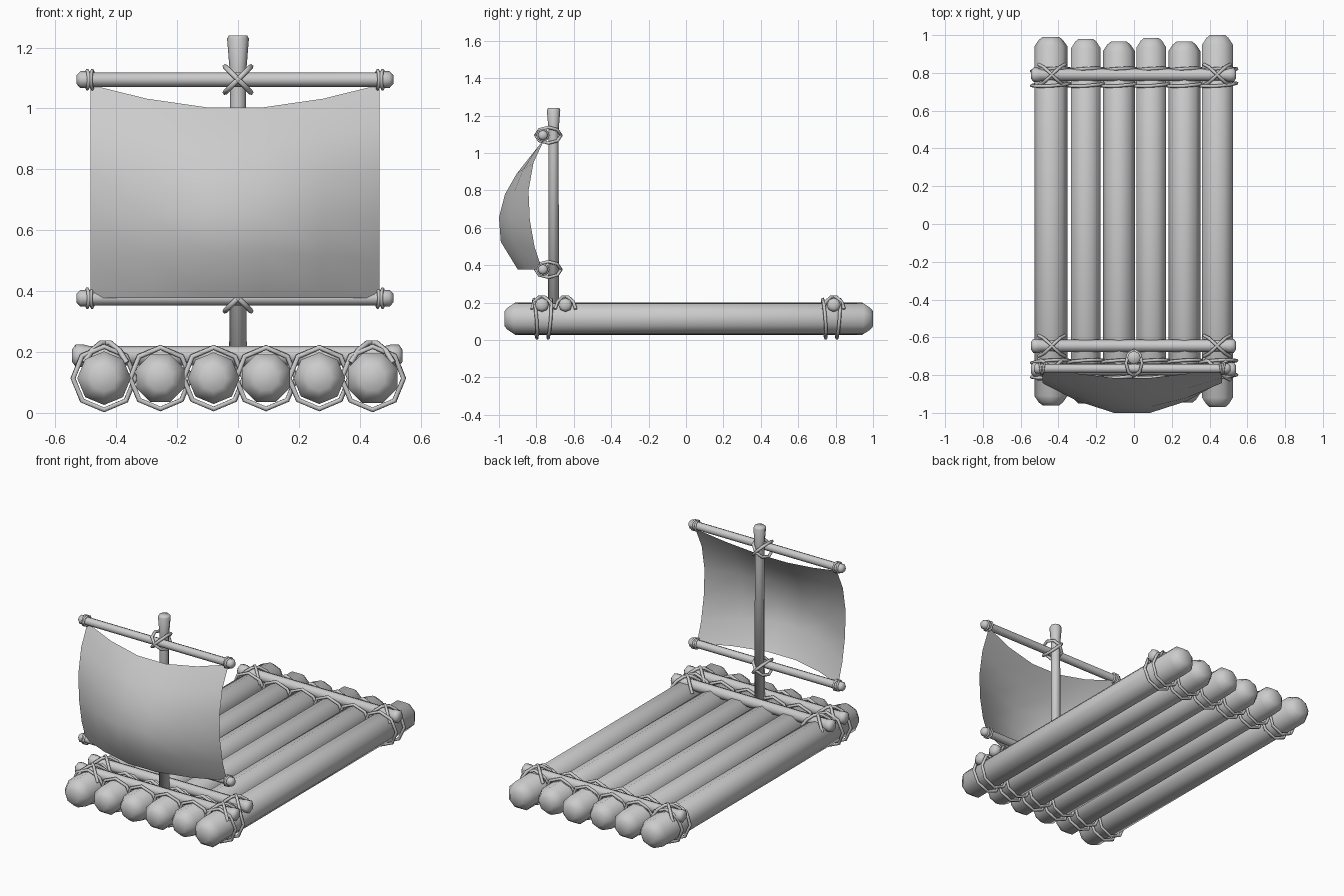
import bpy, bmesh
from math import sin, cos, pi
from mathutils import Vector

if "Cube" in bpy.data.objects:
    bpy.data.objects.remove(bpy.data.objects["Cube"])


def mesh_object(name, bm):
    bmesh.ops.recalc_face_normals(bm, faces=bm.faces)
    for f in bm.faces:
        f.smooth = True
    me = bpy.data.meshes.new(name)
    bm.to_mesh(me)
    bm.free()
    ob = bpy.data.objects.new(name, me)
    bpy.context.collection.objects.link(ob)
    return ob


def pole(name, start, end, profile, sides=8, turn=0.0):
    """Turned pole: profile is a list of (distance from start, radius)."""
    start, end = Vector(start), Vector(end)
    q = (end - start).to_track_quat('Z', 'Y')
    bm = bmesh.new()
    rings = []
    for d, r in profile:
        rings.append([bm.verts.new(start + q @ Vector((r * cos(2 * pi * i / sides + turn),
                                                       r * sin(2 * pi * i / sides + turn), d)))
                      for i in range(sides)])
    for a, b in zip(rings, rings[1:]):
        for i in range(sides):
            j = (i + 1) % sides
            bm.faces.new((a[i], a[j], b[j], b[i]))
    bm.faces.new(rings[0])
    bm.faces.new(rings[-1])
    return mesh_object(name, bm)


def ropes(name, paths, radius):
    """Several rope strands in one object; paths are (points, closed)."""
    cu = bpy.data.curves.new(name, 'CURVE')
    cu.dimensions = '3D'
    cu.bevel_depth = radius
    cu.bevel_resolution = 1
    cu.use_fill_caps = True
    for pts, closed in paths:
        sp = cu.splines.new('POLY')
        sp.points.add(len(pts) - 1)
        for p, co in zip(sp.points, pts):
            p.co = (*co, 1)
        sp.use_cyclic_u = closed
    tmp = bpy.data.objects.new(name + "_path", cu)
    bpy.context.collection.objects.link(tmp)
    dg = bpy.context.evaluated_depsgraph_get()
    me = bpy.data.meshes.new_from_object(tmp.evaluated_get(dg))
    bpy.data.objects.remove(tmp)
    me.shade_smooth()
    ob = bpy.data.objects.new(name, me)
    bpy.context.collection.objects.link(ob)


def loop(c, u, v, n=8, turn=0.0):
    """Closed rope loop around c with half-axes u and v."""
    c, u, v = Vector(c), Vector(u), Vector(v)
    return [c + u * cos(2 * pi * i / n + turn) + v * sin(2 * pi * i / n + turn)
            for i in range(n)], True


# Deck logs: x, radius, front end, back end
LOGS = [(-.44, .088, -.96, .99), (-.255, .085, -.95, .98), (-.08, .085, -.945, .965),
        (.092, .085, -.95, .985), (.267, .085, -.945, .965), (.442, .088, -.97, 1.0)]
ZC = .114
for k, (x, r, y0, y1) in enumerate(LOGS):
    n = y1 - y0
    pole(f"deck_log_{k + 1}", (x, y0, ZC), (x, y1, ZC),
         [(0, r * .5), (.015, r * .72), (.05, r), (n - .05, r), (n - .015, r * .72), (n, r * .5)],
         8, pi / 8 if k % 2 else 0)


def bar(name, x0, x1, y, z, r):
    n = x1 - x0
    pole(name, (x0, y, z), (x1, y, z),
         [(0, r * .6), (.012, r * 1.1), (.035, r * 1.1), (.055, r * .95),
          (n - .055, r * .95), (n - .035, r * 1.1), (n - .012, r * 1.1), (n, r * .6)])


# Cross bars
bar("front_cross_bar", -.545, .54, -.77, .188, .034)
bar("mast_cross_bar", -.545, .54, -.645, .188, .034)
bar("back_cross_bar", -.545, .54, .79, .188, .034)

# Log lashings: a loop on each side of the front and back bars
for name, yb in (("front", -.767), ("back", .777)):
    rings = []
    for x, r, _, _ in LOGS:
        for s in (-1, 1):
            y = yb + s * .038
            rings.append(loop((x, y, ZC), (r + .014, .006, 0), (0, .008 * s, r + .016)))
    ropes(name + "_log_lashings", rings, .009)

# Crossed lashings over the bars on the outer logs
for name, yb in (("front", -.77), ("mast", -.645), ("back", .79)):
    strands = []
    for x in (-.435, .44):
        for s in (-1, 1):
            strands.append(([(x + a * s, yb + b, z) for a, b, z in
                             ((-.07, -.055, .165), (-.045, -.042, .205), (-.015, -.015, .23),
                              (.015, .015, .23), (.045, .042, .205), (.07, .055, .165))], False))
    ropes(name + "_bar_cross_lashings", strands, .009)

# Mast
MY = -.708
pole("mast", (0, MY, .12), (0, MY, 1.24),
     [(0, .029), (.9, .027), (1.0, .027), (1.11, .036), (1.12, .03)])

# Yards with their lashings
for name, z in (("upper", 1.095), ("lower", .377)):
    bar(name + "_yard", -.53, .51, -.765, z, .025)
    ropes(name + "_yard_mast_lashing",
          [loop((0, -.736, z), (0, .068, 0), (s * .042, 0, .042)) for s in (-1, 1)], .009)
    ropes(name + "_yard_end_lashings",
          [loop((x + d, -.765, z), (d * .6, .03, 0), (0, 0, .03))
           for x in (-.487, .467) for d in (-.008, .008)], .006)

# Sail: side edge and centre profiles (y, z), blended across the width
EDGE = [(-.755, 1.078), (-.815, .95), (-.842, .80), (-.835, .64), (-.81, .50), (-.77, .378)]
MID = [(-.815, 1.004), (-.905, .89), (-.968, .78), (-1.0, .655), (-.99, .525), (-.90, .378)]
bm = bmesh.new()
cols = []
for x, t in ((-.485, 0), (-.3, .62), (-.105, 1), (.085, 1), (.28, .62), (.465, 0)):
    cols.append([bm.verts.new((x, a[0] + (b[0] - a[0]) * t, a[1] + (b[1] - a[1]) * t))
                 for a, b in zip(EDGE, MID)])
for a, b in zip(cols, cols[1:]):
    for i in range(len(EDGE) - 1):
        bm.faces.new((a[i], b[i], b[i + 1], a[i + 1]))
mesh_object("sail", bm)
